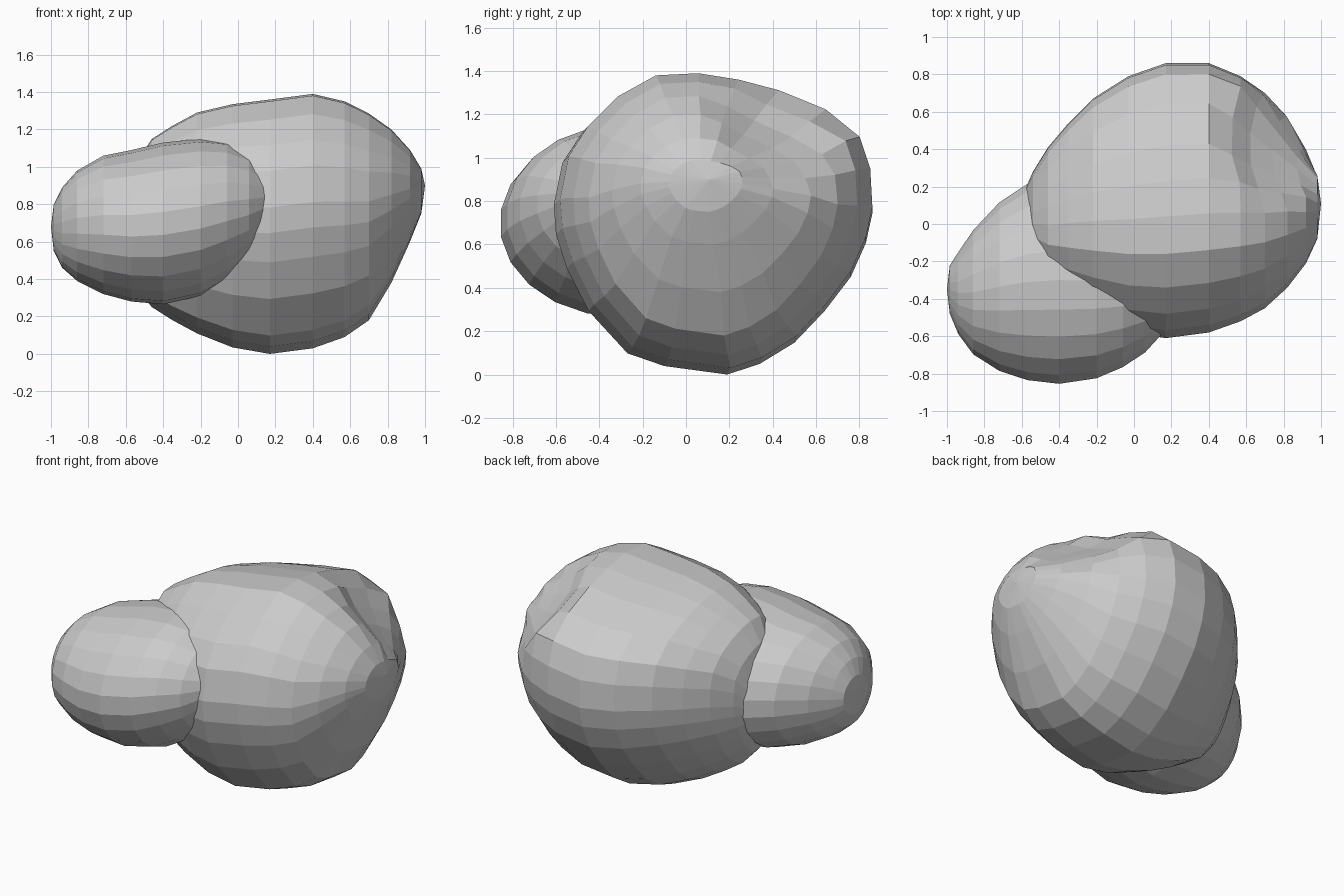
import bpy, bmesh, math
from mathutils import Vector

if "Cube" in bpy.data.objects:
    bpy.data.objects.remove(bpy.data.objects["Cube"])


def lobe(name, start, end, rings, section, dents=()):
    """Faceted closed lobe: one unit section scaled to each ring (x, ymin, ymax, zmin, zmax)."""
    bm = bmesh.new()
    loops = []
    for x, y0, y1, z0, z1 in rings:
        loops.append([bm.verts.new((x, (y0 + y1) / 2 + u * (y1 - y0) / 2,
                                    (z0 + z1) / 2 + v * (z1 - z0) / 2)) for u, v in section])
    n = len(section)
    for a, b in zip(loops, loops[1:]):
        for i in range(n):
            j = (i + 1) % n
            bm.faces.new((a[i], a[j], b[j], b[i]))
    for tip, loop in ((start, loops[0]), (end, loops[-1])):
        apex = bm.verts.new(tip)
        for i in range(n):
            bm.faces.new((loop[i], loop[(i + 1) % n], apex))
    # shallow hollows
    for centre, radius, push in dents:
        for v in bm.verts:
            d = (v.co - Vector(centre)).length
            if d < radius:
                v.co += Vector(push) * (1 - (d / radius) ** 2)
    bmesh.ops.recalc_face_normals(bm, faces=bm.faces)
    me = bpy.data.meshes.new(name)
    bm.to_mesh(me)
    bm.free()
    ob = bpy.data.objects.new(name, me)
    bpy.context.collection.objects.link(ob)
    return ob


# large lobe cross-section, seen from the right
outline = [(-.16, 1.38), (.04, 1.39), (.23, 1.36), (.42, 1.31), (.64, 1.22), (.8, 1.09),
           (.85, .94), (.86, .76), (.83, .62), (.76, .46), (.64, .3), (.5, .15), (.34, .05),
           (.19, 0), (-.1, .04), (-.27, .1), (-.45, .3), (-.55, .5), (-.6, .66), (-.61, .8),
           (-.57, 1.0), (-.48, 1.14), (-.34, 1.28)]
section = [((y - .125) / .735, (z - .695) / .695) for y, z in outline]

big_rings = [(-.58, -.06, .19, .45, .88), (-.54, -.22, .28, .34, 1.03),
             (-.46, -.34, .41, .25, 1.15), (-.35, -.42, .54, .18, 1.22),
             (-.22, -.5, .67, .11, 1.29), (-.03, -.58, .79, .035, 1.335),
             (.17, -.61, .86, 0, 1.36), (.40, -.58, .86, .03, 1.39),
             (.57, -.52, .79, .09, 1.35), (.70, -.45, .7, .18, 1.285),
             (.82, -.34, .58, .38, 1.2), (.92, -.21, .41, .6, 1.09),
             (.98, -.08, .26, .75, .99)]
lobe("large_lobe", (-.6, .06, .62), (1.0, .11, .9), big_rings, section,
     [((.72, .42, 1.1), .34, (-.09, -.05, -.06))])

# small lobe, an egg tucked against the front left
egg = [(math.sin(2 * math.pi * i / 22), math.cos(2 * math.pi * i / 22)) for i in range(22)]
small_rings = [(-.985, -.48, -.22, .55, .80), (-.94, -.59, -.15, .46, .89),
               (-.86, -.70, -.03, .39, .98), (-.72, -.79, .12, .32, 1.06),
               (-.57, -.84, .22, .28, 1.09), (-.40, -.86, .26, .265, 1.13),
               (-.20, -.83, .22, .31, 1.15), (-.06, -.77, .15, .39, 1.135),
               (.06, -.69, .05, .49, 1.08), (.15, -.59, -.1, .62, 1.0)]
lobe("small_lobe", (-1.0, -.35, .68), (.2, -.35, .82), small_rings, egg)
